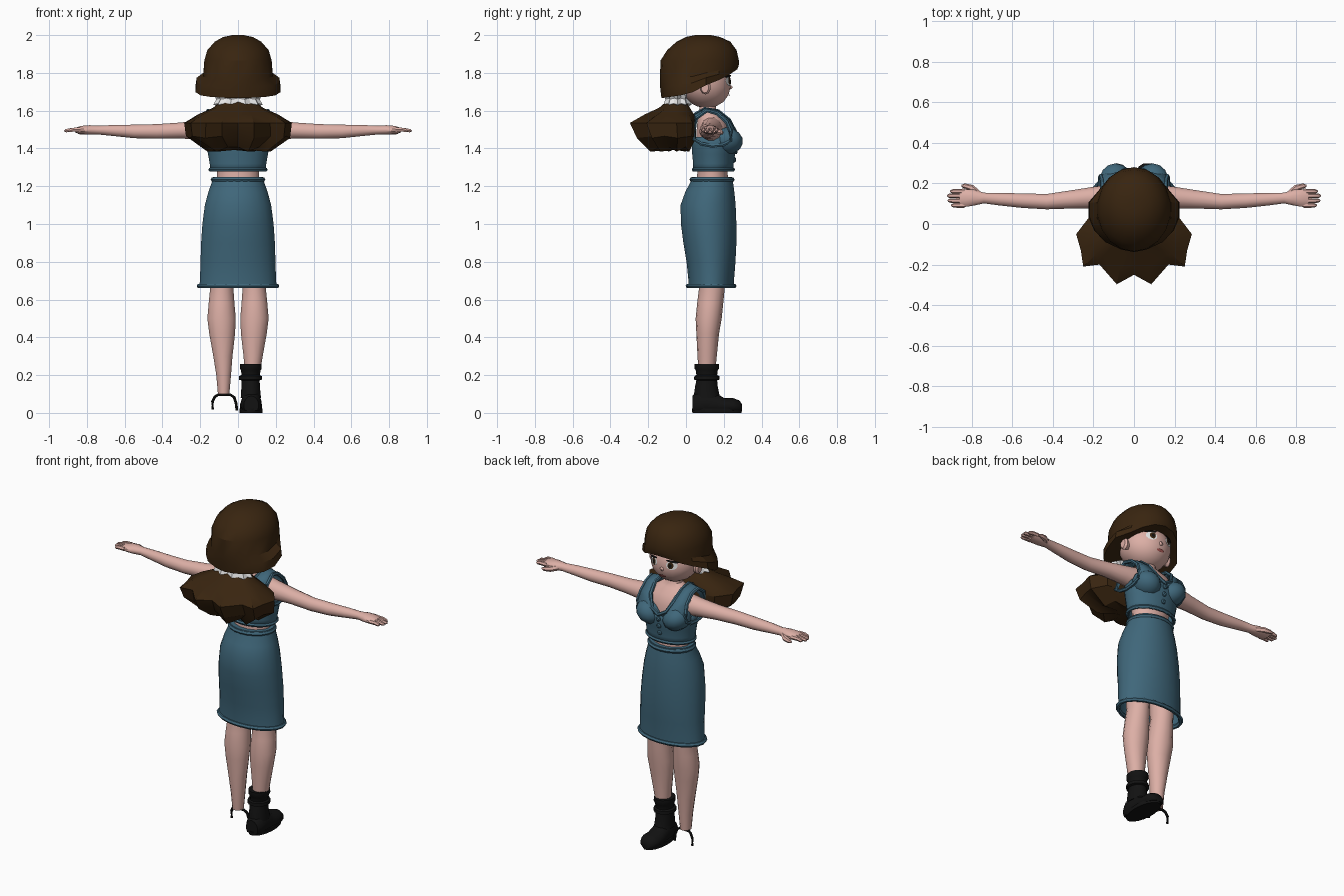
import bpy, bmesh, math
from mathutils import Vector

if "Cube" in bpy.data.objects:
    bpy.data.objects.remove(bpy.data.objects["Cube"])

def material(name, rgb):
    m = bpy.data.materials.new(name)
    m.diffuse_color = (*rgb, 1)
    m.use_nodes = True
    m.node_tree.nodes["Principled BSDF"].inputs["Base Color"].default_value = m.diffuse_color
    return m

HAIR = material("dark brown hair", (0.040, 0.018, 0.005))
SKIN = material("skin", (0.72, 0.43, 0.38))
TEAL = material("teal cloth", (0.050, 0.135, 0.195))
WHITE = material("white", (0.80, 0.80, 0.80))
BLACK = material("black leather", (0.006, 0.006, 0.006))
LIPS = material("lips", (0.40, 0.10, 0.09))

def finish(name, verts, faces, mat, mirror=False, angle=40, thick=0):
    me = bpy.data.meshes.new(name)
    me.from_pydata([tuple(v) for v in verts], [], faces)
    bm = bmesh.new()
    bm.from_mesh(me)
    bmesh.ops.recalc_face_normals(bm, faces=bm.faces)
    bm.to_mesh(me)
    bm.free()
    me.materials.append(mat)
    ob = bpy.data.objects.new(name, me)
    bpy.context.collection.objects.link(ob)
    bpy.ops.object.select_all(action='DESELECT')
    ob.select_set(True)
    bpy.context.view_layer.objects.active = ob
    if angle:
        bpy.ops.object.shade_smooth_by_angle(angle=math.radians(angle))
    if thick:
        s = ob.modifiers.new("thickness", 'SOLIDIFY')
        s.thickness, s.offset = thick, 0
    if mirror:
        ob.modifiers.new("mirror", 'MIRROR')
    return ob

def skin_rings(rings, cap0=True, cap1=True, closed=False):
    """Faces joining equal rings of points."""
    n, k = len(rings[0]), len(rings)
    verts = [p for r in rings for p in r]
    faces = [(i*n + j, i*n + (j+1) % n, (i+1) % k*n + (j+1) % n, (i+1) % k*n + j)
             for i in range(k if closed else k-1) for j in range(n)]
    if cap0 and not closed: faces.append(tuple(range(n)))
    if cap1 and not closed: faces.append(tuple(range((k-1)*n, k*n)))
    return verts, faces

def loft(name, rows, mat, n=16, axis='z', caps=(True, True), zmin=None, **kw):
    """Elliptical sections: (centre u, centre v, height, radius u, radius v)."""
    rings = []
    for u, v, w, ru, rv in rows:
        ring = []
        for j in range(n):
            a = math.tau * (j + .5) / n
            p, q = u + ru*math.cos(a), v + rv*math.sin(a)
            x, y, z = {'z': (p, q, w), 'x': (w, p, q), 'y': (p, w, q)}[axis]
            ring.append((x, y, z if zmin is None else max(z, zmin)))
        rings.append(ring)
    return finish(name, *skin_rings(rings, *caps), mat, **kw)

def tube(name, pts, r, mat, n=6, closed=False, **kw):
    """Round tube along a path; r may be one radius or one per point."""
    P, k, rings = [Vector(p) for p in pts], len(pts), []
    for i, p in enumerate(P):
        a = P[i-1] if i or closed else p
        b = P[(i+1) % k] if i < k-1 or closed else p
        q = (b - a).to_track_quat('Z', 'Y')
        rad = r[i] if isinstance(r, (list, tuple)) else r
        rings.append([p + q @ Vector((rad*math.cos(math.tau*j/n), rad*math.sin(math.tau*j/n), 0))
                      for j in range(n)])
    return finish(name, *skin_rings(rings, closed=closed), mat, **kw)

def ellipse_path(cy, z, rx, ry, n=20):
    return [(rx*math.cos(math.tau*i/n), cy + ry*math.sin(math.tau*i/n), z) for i in range(n)]

def span(z, rx, y0, y1):
    return (0, (y0+y1)/2, z, rx, (y1-y0)/2)

def lerp(table, t):
    for (a, p), (b, q) in zip(table, table[1:]):
        if t <= b:
            return p + (q-p) * max(0, (t-a)/(b-a))
    return table[-1][1]

# Skirt with waistband and hem
loft("skirt", [span(*r) for r in [(.66, .208, .012, .255), (.70, .203, .012, .255), (.8, .2, .002, .263),
     (.9, .197, -.015, .268), (1.0, .19, -.028, .268), (1.1, .177, -.03, .264), (1.17, .158, -.005, .257),
     (1.22, .14, .022, .25), (1.25, .133, .03, .245)]], TEAL, n=24, caps=(False, True))
tube("skirt_hem", ellipse_path(.133, .672, .206, .122), .013, TEAL, closed=True)
tube("skirt_waistband", ellipse_path(.138, 1.235, .132, .107), .013, TEAL, closed=True)

# Body, neck and head
loft("body", [span(*r) for r in [(1.2, .115, .05, .23), (1.28, .112, .06, .22), (1.4, .135, .055, .23),
     (1.5, .148, .055, .235), (1.555, .135, .06, .205), (1.59, .085, .065, .175), (1.61, .05, .07, .16),
     (1.70, .046, .07, .155)]], SKIN)
HC, HR = Vector((0, .09, 1.752)), Vector((.148, .146, .138))
loft("head", [(0, HC.y + .02*max(0, -math.sin(t)), HC.z + HR.z*math.sin(t), HR.x*math.cos(t), HR.y*math.cos(t))
     for t in [math.radians(d) for d in (-86, -70, -50, -30, -12, 8, 30, 55, 84)]], SKIN, n=20)
loft("ear", [(.105, 1.72, .13, .018, .026), (.103, 1.722, .155, .028, .036), (.1, 1.722, .166, .02, .028)],
     SKIN, n=10, axis='x', mirror=True)
loft("nose", [(0, 1.722, .215, .018, .016), (0, 1.724, .238, .012, .011), (0, 1.724, .245, .005, .005)],
     SKIN, n=8, axis='y')

# Face details laid just over the head surface
def face_patch(name, cx, cz, rx, rz, lift, mat, tilt=0, mirror=True):
    pts = [(0, 0)] + [(rx*math.cos(math.tau*i/14), rz*math.sin(math.tau*i/14)) for i in range(14)]
    verts = []
    for u, v in pts:
        x, z = cx + u, cz + v + tilt*u
        d = 1 - (x/HR.x)**2 - ((z-HC.z)/HR.z)**2
        drop = .02*max(0, (HC.z-z)/HR.z)
        verts.append((x, HC.y + HR.y*math.sqrt(max(d, 0)) + drop + lift, z))
    finish(name, verts, [(0, i, i % 14 + 1) for i in range(1, 15)], mat, mirror=mirror)

face_patch("eye_white", .06, 1.757, .03, .026, .004, WHITE)
face_patch("iris", .056, 1.757, .016, .02, .007, HAIR)
face_patch("pupil", .055, 1.757, .008, .011, .009, BLACK)
face_patch("eyelash", .063, 1.782, .034, .006, .009, BLACK, -.15)
face_patch("eyebrow", .06, 1.806, .032, .006, .005, HAIR, -.2)
face_patch("mouth", 0, 1.682, .026, .008, .005, LIPS, mirror=False)

# Hair cap: raised fringe, flared locks behind the ears
RIM = [(-.14, 1.665), (0, 1.685), (.07, 1.71), (.12, 1.745), (.2, 1.77), (.28, 1.825)]
N, cap = 18, []
for h, rx, y0, y1 in [(0, .195, -.13, .272), (.3, .19, -.137, .278), (.5, .186, -.138, .28), (1, .181, -.135, .28),
                      (1.92, .165, -.10, .268), (1.965, .125, -.05, .235), (1.99, .08, .0, .18), (2.0, .03, .05, .13)]:
    ring = []
    for j in range(N):
        a = math.tau * (j + .5) / N
        x, y = rx*math.cos(a), (y0+y1)/2 + (y1-y0)/2*math.sin(a)
        z = h
        if h <= 1:
            low = lerp(RIM, y)
            z = low + (1.865 - low)*h
            if h < .5 and abs(x) > .12 and y < .12:
                x *= 1.17
        ring.append((x, y, z))
    cap.append(ring)
v, f = skin_rings(cap, cap0=False)
v.append((0, .06, 1.76))
f += [(len(v)-1, j, (j+1) % N) for j in range(N)]
finish("hair_cap", v, f, HAIR, angle=30)

# Ponytail: star-shaped fan of locks
half = [(0, -.25), (.085, -.297), (.17, -.2), (.25, -.21), (.262, -.13), (.285, -.05), (.22, .035), (.12, .055)]
star = half + [(-x, y) for x, y in reversed(half[1:])]
def star_ring(z, sx, sy, cy, soft, jag=0):
    ring = []
    for i, (x, y) in enumerate(star):
        a = math.atan2(y + .08, x)
        ex, ey = .26*math.cos(a), -.08 + .19*math.sin(a)
        x, y = x + (ex-x)*soft, y + (ey-y)*soft
        ring.append((x*sx, cy + (y+.08)*sy, z - jag*(i % 2)))
    return ring
finish("ponytail", *skin_rings([star_ring(1.65, .36, .3, -.045, 1), star_ring(1.615, .5, .5, -.05, .8),
       star_ring(1.58, .78, .78, -.065, .5), star_ring(1.535, 1, 1, -.08, 0), star_ring(1.465, .98, .9, -.07, .15, .01),
       star_ring(1.408, .62, .6, -.065, .3, .025), star_ring(1.392, .2, .2, -.06, .3)]), HAIR, angle=30)

# Pleated hair tie
tie = [[((rx - .016*(j % 2))*math.cos(math.tau*j/20), -.045 + (ry - .014*(j % 2))*math.sin(math.tau*j/20), z + .006*(j % 2))
        for j in range(20)] for z, rx, ry in [(1.695, .10, .06), (1.682, .128, .077), (1.66, .115, .068),
                                             (1.632, .13, .078), (1.618, .10, .06)]]
finish("hair_tie", *skin_rings(tie), WHITE, angle=0)

# Sleeveless top: bodice, bust, shoulder straps, piping and buttons
loft("bodice", [span(*r) for r in [(1.277, .146, .04, .25), (1.32, .148, .04, .25), (1.37, .157, .035, .258),
     (1.42, .166, .033, .265), (1.46, .166, .035, .262)]], TEAL, n=24, caps=(False, False), thick=.006)
tube("bodice_hem", ellipse_path(.145, 1.288, .146, .104), .011, TEAL, closed=True)
loft("bust", [(.09 + .012*math.sin(t), .213, 1.438 + .072*math.sin(t), .08*math.cos(t), .088*math.cos(t))
     for t in [math.radians(d) for d in (-85, -60, -35, -10, 15, 40, 65, 86)]], TEAL, n=14, mirror=True)
inner = [(0, .268, 1.455), (.05, .262, 1.485), (.08, .228, 1.55), (.09, .17, 1.598), (.09, .10, 1.61),
         (.08, .05, 1.58), (0, .035, 1.54)]
outer = [(.165, .235, 1.44), (.163, .237, 1.49), (.157, .215, 1.54), (.155, .165, 1.585), (.158, .11, 1.6),
         (.16, .055, 1.56), (.165, .04, 1.45)]
finish("shoulder_straps", inner + outer, [(i, i+1, i+8, i+7) for i in range(6)], TEAL, mirror=True, thick=.012)
tube("neckline_piping", inner, .011, TEAL, mirror=True)
tube("armhole_piping", outer + [(.168, .08, 1.425), (.168, .14, 1.413), (.168, .2, 1.42)], .011, TEAL,
     closed=True, mirror=True)
for z, y in [(1.43, .268), (1.385, .262), (1.34, .253)]:
    loft("button", [(0, z, y - .01, .014, .014), (0, z, y + .006, .014, .014), (0, z, y + .011, .008, .008)],
         TEAL, n=10, axis='y')

# Arms, hands and fingers
loft("arm", [(.135, 1.5, .12, .06, .065), (.13, 1.498, .2, .055, .053), (.122, 1.495, .3, .047, .044),
     (.11, 1.49, .43, .039, .04), (.115, 1.49, .55, .037, .037), (.122, 1.495, .66, .032, .03),
     (.128, 1.497, .74, .027, .024), (.13, 1.498, .785, .04, .026), (.128, 1.498, .83, .045, .022),
     (.126, 1.496, .86, .04, .014)], SKIN, n=12, axis='x', mirror=True)
for y, tip in [(.092, .9), (.115, .917), (.139, .92), (.161, .905)]:
    tube("finger", [(.835, y, 1.499), (.875, y, 1.499), (tip - .008, y, 1.494), (tip, y, 1.492)],
         [.013, .012, .010, .004], SKIN, mirror=True)
tube("thumb", [(.765, .145, 1.495), (.80, .178, 1.488), (.835, .188, 1.484), (.85, .188, 1.483)],
     [.017, .016, .012, .005], SKIN, mirror=True)

# Legs
loft("leg", [(.088, .14, .88, .075, .08), (.086, .137, .66, .063, .068), (.087, .128, .58, .07, .069),
     (.087, .12, .5, .077, .069), (.084, .115, .42, .07, .06), (.08, .112, .3, .052, .051),
     (.076, .11, .2, .04, .043), (.076, .11, .1, .031, .034)], SKIN, n=14, mirror=True)

# Single boot: ankle shaft, rolled cuffs, shoe and sole
loft("boot_shaft", [(.068, .11, .08, .055, .07), (.067, .108, .14, .05, .06), (.066, .11, .172, .05, .055),
     (.066, .11, .176, .063, .067), (.066, .11, .195, .062, .066), (.067, .11, .2, .05, .055),
     (.068, .11, .225, .053, .058), (.068, .11, .235, .059, .066), (.068, .11, .26, .058, .066)], BLACK, n=14)
loft("boot_foot", [(.07, .04, .035, .04, .05), (.07, .045, .06, .054, .07), (.07, .045, .11, .055, .08),
     (.069, .04, .16, .056, .064), (.068, .035, .2, .06, .045), (.068, .035, .25, .06, .043),
     (.068, .03, .283, .046, .036), (.068, .025, .297, .025, .02)], BLACK, n=14, axis='y', zmin=.012)
loft("boot_sole", [(.069, .164, 0, .061, .132), (.069, .164, .022, .062, .134)], BLACK, n=20)

# Loose strap at the bare ankle
tube("ankle_strap", [(-.134, .13, .018), (-.135, .13, .06), (-.122, .127, .086), (-.105, .122, .096), (-.04, .115, .096),
     (-.02, .118, .082), (-.01, .12, .05), (-.006, .12, .012)], .008, BLACK)
